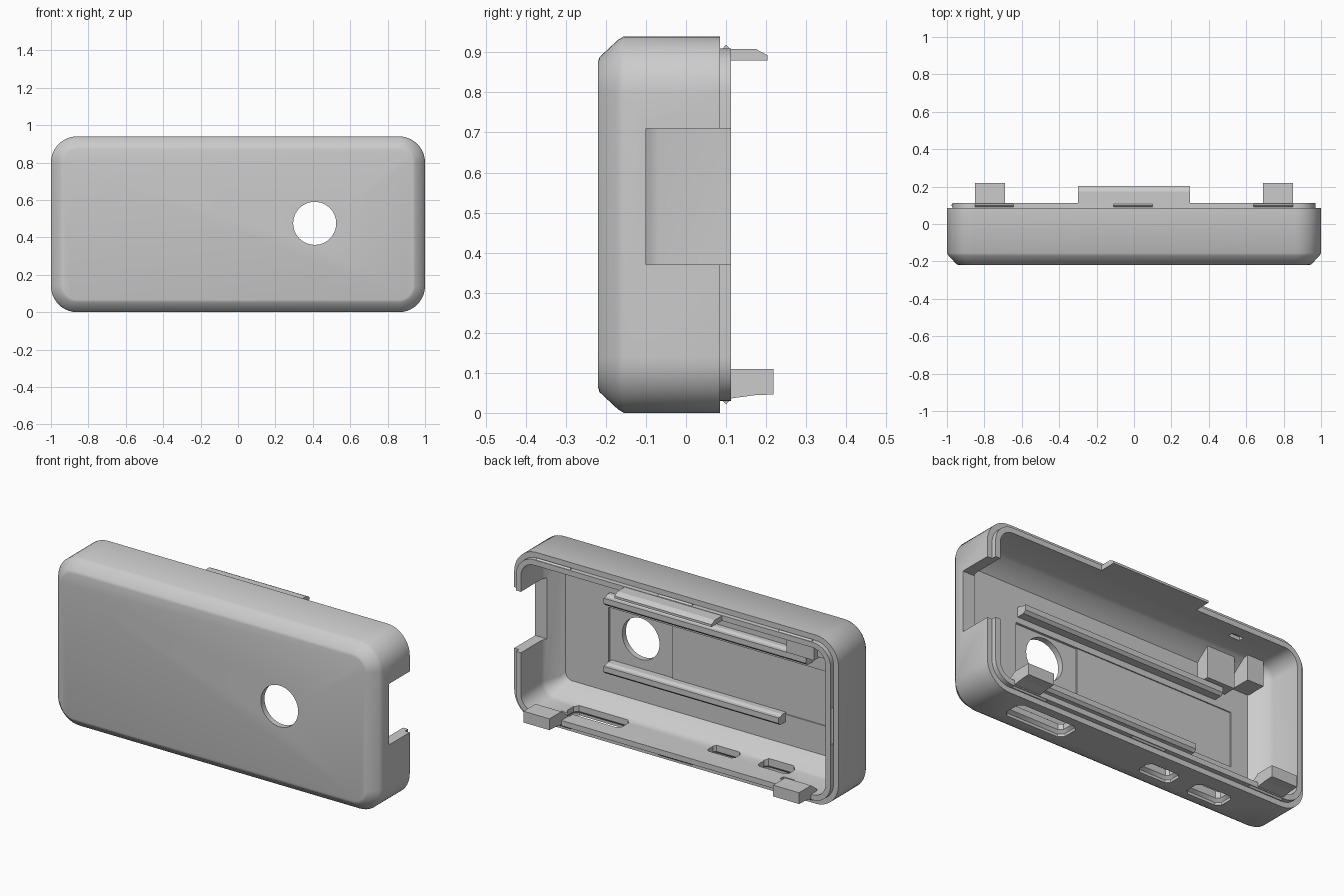
import bpy, bmesh, math
from mathutils import Vector

cube = bpy.data.objects.get("Cube")
if cube:
    bpy.data.objects.remove(cube, do_unlink=True)

grey = bpy.data.materials.new("matte_grey")
grey.use_nodes = True
grey.diffuse_color = (0.6, 0.6, 0.6, 1)
grey.node_tree.nodes["Principled BSDF"].inputs["Base Color"].default_value = grey.diffuse_color

HEIGHT, CORNER = 0.94, 0.14
FLOOR, RIM, LIP = -0.175, 0.085, 0.112


def loft(name, rings):
    """Skin equal-length rings of points and cap both ends."""
    bm = bmesh.new()
    loops = [[bm.verts.new(p) for p in ring] for ring in rings]
    for a, b in zip(loops, loops[1:]):
        n = len(a)
        for i in range(n):
            bm.faces.new((a[i], a[(i + 1) % n], b[(i + 1) % n], b[i]))
    bm.faces.new(loops[0])
    bm.faces.new(loops[-1])
    bmesh.ops.recalc_face_normals(bm, faces=bm.faces)
    mesh = bpy.data.meshes.new(name)
    bm.to_mesh(mesh)
    bm.free()
    obj = bpy.data.objects.new(name, mesh)
    bpy.context.collection.objects.link(obj)
    mesh.materials.append(grey)
    return obj


def bar(name, x0, x1, profile):
    """Extrude a (y, z) profile along x."""
    return loft(name, [[(x, y, z) for y, z in profile] for x in (x0, x1)])


def box(name, x, y, z):
    return bar(name, *x, [(y[0], z[0]), (y[1], z[0]), (y[1], z[1]), (y[0], z[1])])


def rounded_ring(y, inset):
    """Rounded rectangle outline of the case at depth y."""
    r = max(CORNER - inset, 0.04)
    hx, hz = 1 - inset - r, HEIGHT / 2 - inset - r
    pts = []
    for q, (sx, sz) in enumerate([(1, 1), (-1, 1), (-1, -1), (1, -1)]):
        for k in range(11):
            a = math.pi / 2 * (q + k / 10)
            pts.append((sx * hx + r * math.cos(a), y,
                        HEIGHT / 2 + sz * hz + r * math.sin(a)))
    return pts


def port_ring(x, y, w, h, z):
    """Octagonal socket outline in a horizontal plane."""
    c = h * 0.4
    corner = [(w, h - c), (w - c, h), (c - w, h), (-w, h - c),
              (-w, c - h), (c - w, -h), (w - c, -h), (w, c - h)]
    return [(x + px, y + py, z) for px, py in corner]


def cut(target, cutter):
    cutter.hide_render = True
    mod = target.modifiers.new("cut", 'BOOLEAN')
    mod.operation, mod.solver, mod.object = 'DIFFERENCE', 'EXACT', cutter
    bpy.context.view_layer.objects.active = target
    bpy.ops.object.modifier_apply(modifier=mod.name)
    bpy.data.objects.remove(cutter, do_unlink=True)


# Hollow shell: chamfered front, stepped back rim, sloped inner floor edge
shell = loft("case_shell", [rounded_ring(y, i) for y, i in [
    (-0.22, 0.066), (-0.216, 0.052), (-0.17, 0.009), (-0.155, 0),
    (RIM, 0), (RIM, 0.03), (LIP, 0.03), (LIP, 0.06),
    (-0.068, 0.06), (-0.09, 0.066), (-0.155, 0.115), (FLOOR, 0.135)]])

# Shallow recesses in the inner floor
cut(shell, box("floor_recess", (-0.76, 0.6), (FLOOR - 0.006, 0), (0.3, 0.605)))
cut(shell, box("lens_recess", (0.21, 0.6), (FLOOR - 0.013, 0), (0.3, 0.605)))

# Round opening in the front
cut(shell, loft("lens_cutter", [
    [(0.41 + 0.115 * math.cos(a), y, 0.475 + 0.115 * math.sin(a))
     for a in [math.tau * k / 48 for k in range(48)]] for y in (-0.3, -0.1)]))

# Open slot in the side wall
cut(shell, box("slot_cutter", (0.8, 1.1), (-0.1, 0.2), (0.37, 0.71)))

# Socket openings in the bottom wall, flared outwards
for x, y, w, h in [(0.565, -0.03, 0.17, 0.05), (-0.2, -0.05, 0.085, 0.036),
                   (-0.52, -0.055, 0.095, 0.042)]:
    cut(shell, loft("socket_cutter", [
        port_ring(x, y, w + 0.015, h + 0.015, -0.02),
        port_ring(x, y, w + 0.015, h + 0.015, 0.015),
        port_ring(x, y, w, h, 0.03), port_ring(x, y, w, h, 0.1)]))

# Small catch pockets inside the top and bottom walls
for x in (-0.65, 0.72):
    cut(shell, box("pocket_cutter", (x - 0.035, x + 0.035), (0.02, 0.05), (0.04, 0.1)))
cut(shell, box("pocket_cutter", (-0.65, -0.58), (0.02, 0.05), (0.84, 0.9)))

bpy.ops.object.select_all(action='DESELECT')
shell.select_set(True)
bpy.context.view_layer.objects.active = shell
bpy.ops.object.shade_smooth_by_angle(angle=math.radians(32))

# Rails on the inner floor, each with a bevelled edge
for name, z, end, s in [("upper_rail", 0.66, -0.66, 1), ("lower_rail", 0.28, -0.49, -1)]:
    bar(name, end, 0.59, [
        (FLOOR - 0.015, z - 0.022), (-0.13, z - 0.022), (-0.115, z - 0.008),
        (-0.115, z + 0.022), (-0.135, z + 0.022), (-0.15, z + 0.03),
        (FLOOR - 0.015, z + 0.03)])

# Support blocks in the upper corner
box("support_block", (-0.72, -0.55), (FLOOR - 0.01, -0.1), (0.69, 0.89))
box("corner_block", (-0.87, -0.77), (FLOOR - 0.01, -0.06), (0.74, 0.89))

# Lower hooks
for side in (-1, 1):
    x0, x1 = sorted((side * 0.69, side * 0.85))
    bar("lower_hook", x0, x1, [
        (0.06, 0.05), (0.09, 0.036), (LIP, 0.036), (0.17, 0.044),
        (0.218, 0.046), (0.218, 0.109), (LIP, 0.109), (0.06, 0.07)])

# Upper tongue with a bevelled tip
bar("upper_tongue", -0.3, 0.3, [
    (0.03, 0.88), (0.203, 0.88), (0.203, 0.893), (0.175, 0.908),
    (LIP - 0.01, 0.908), (0.05, 0.89)])

# Snap ridges around the lip
ridge = [(0.09, 0.032), (0.1, 0.021), (0.11, 0.032)]
for x0, x1 in [(-0.85, -0.645), (-0.11, 0.1), (0.64, 0.85)]:
    bar("lower_ridge", x0, x1, ridge)
    bar("upper_ridge", x0, x1, [(y, HEIGHT - z) for y, z in ridge])
loft("side_ridge", [[(d - 1, y, z) for y, d in ridge] for z in (0.37, 0.57)])
